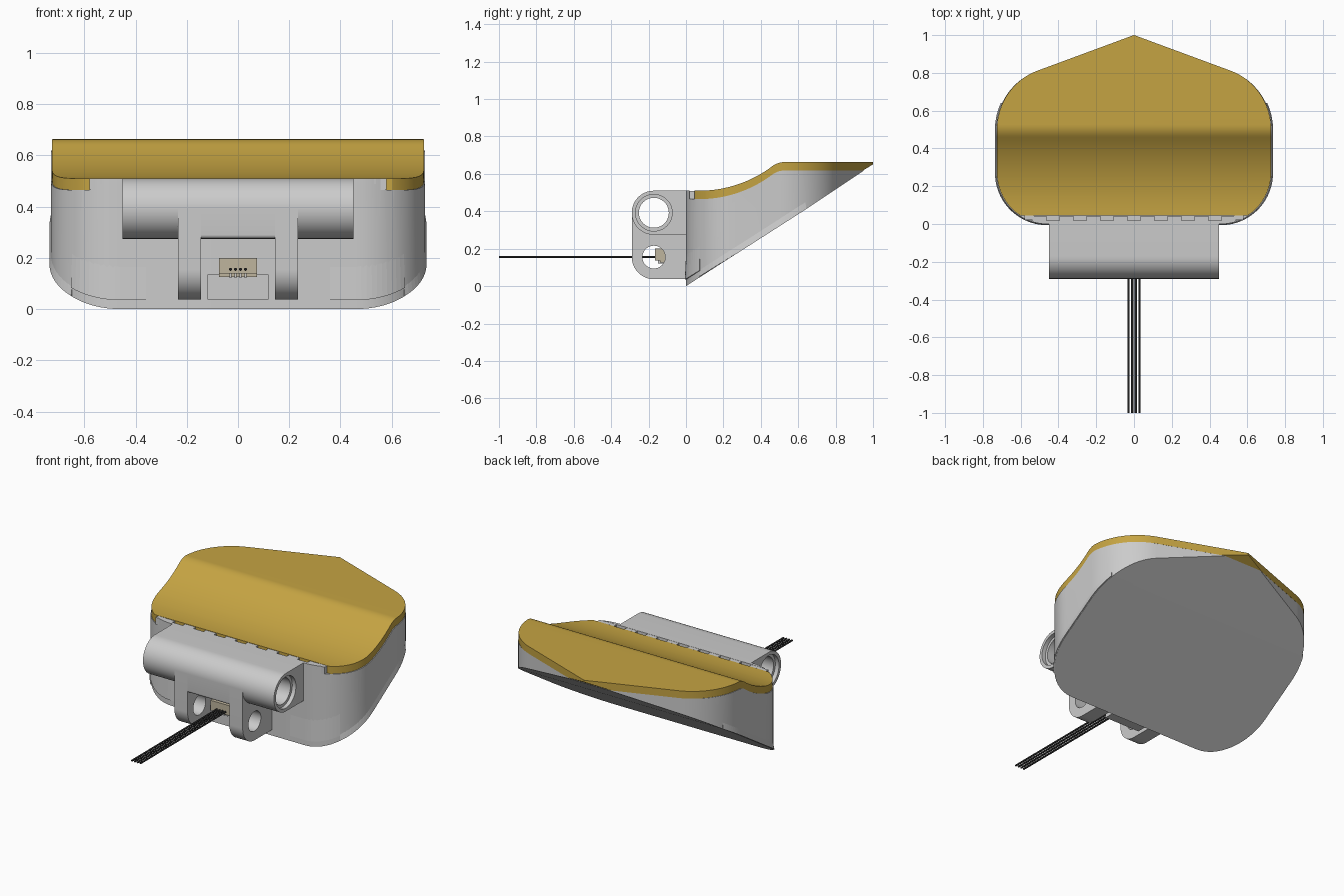
import bpy, bmesh, math
from mathutils import Vector

if "Cube" in bpy.data.objects:
    bpy.data.objects.remove(bpy.data.objects["Cube"])

def material(name, rgb):
    m = bpy.data.materials.new(name)
    m.diffuse_color = (*rgb, 1)
    m.use_nodes = True
    m.node_tree.nodes["Principled BSDF"].inputs["Base Color"].default_value = m.diffuse_color
    return m

GOLD = material("gold", (0.56, 0.37, 0.055))
BEIGE = material("beige", (0.52, 0.46, 0.34))
BLACK = material("black", (0.015, 0.015, 0.015))
GREY = None

def make(name, bm, mat=GREY):
    bmesh.ops.recalc_face_normals(bm, faces=bm.faces[:])
    me = bpy.data.meshes.new(name)
    bm.to_mesh(me)
    bm.free()
    ob = bpy.data.objects.new(name, me)
    bpy.context.collection.objects.link(ob)
    if mat:
        me.materials.append(mat)
    return ob

def prism(name, pts, axis, lo, hi, mat=GREY):
    """Extrude a 2D outline along x (points are y,z) or z (points are x,y)."""
    bm = bmesh.new()
    place = (lambda p, t: (t, *p)) if axis == 'x' else (lambda p, t: (*p, t))
    a = [bm.verts.new(place(p, lo)) for p in pts]
    b = [bm.verts.new(place(p, hi)) for p in pts]
    bm.faces.new(a)
    bm.faces.new(b)
    for i in range(len(pts)):
        j = (i + 1) % len(pts)
        bm.faces.new((a[i], a[j], b[j], b[i]))
    return make(name, bm, mat)

def box(name, x0, x1, y0, y1, z0, z1, mat=GREY):
    return prism(name, [(y0, z0), (y1, z0), (y1, z1), (y0, z1)], 'x', x0, x1, mat)

def arc(cx, cy, r, a0, a1, n=16):
    return [(cx + r * math.cos(math.radians(a0 + (a1 - a0) * i / n)),
             cy + r * math.sin(math.radians(a0 + (a1 - a0) * i / n))) for i in range(n + 1)]

def boolean(ob, cutter, op='DIFFERENCE', keep=False):
    mod = ob.modifiers.new("cut", 'BOOLEAN')
    mod.operation, mod.object, mod.solver = op, cutter, 'EXACT'
    bpy.context.view_layer.objects.active = ob
    bpy.ops.object.modifier_apply(modifier=mod.name)
    if not keep:
        bpy.data.objects.remove(cutter, do_unlink=True)

def slope(y):
    return y * 0.64 if y < 0.64 else 0.41 + (y - 0.64) * 0.24 / 0.36

# plan outline: rounded front corners, straight sides, pointed back
right = arc(0.46, 0.27, 0.27, -90, 0) + arc(0.4, 0.5, 0.33, 0, 70)
outline = right + [(0.012, 0.996), (0, 1), (-0.012, 0.996)] + [(-x, y) for x, y in reversed(right)]

# side curve of the pad top: flat, dip, rounded crest, flat
R = 0.65
top = []
for i in range(21):
    y = 0.07 + 0.39 * i / 20
    top.append((y, 0.51 + R - math.sqrt(R * R - (y - 0.07) ** 2)))
for i in range(1, 9):
    t = i / 8
    top.append(((1 - t) ** 2 * 0.46 + 2 * t * (1 - t) * 0.491 + t * t * 0.525,
                (1 - t) ** 2 * 0.64 + 2 * t * (1 - t) * 0.663 + t * t * 0.663))
under = [(0.045, 0.465)] + [(y, z - 0.045) for y, z in top]

# wedge body with thin front wall
body = prism("wedge_body", outline, 'z', -0.1, 0.8)
side = [(-0.02, slope(0)), (0, 0), (0.64, slope(0.64)), (0.952, 0.618)] + under[::-1] + \
       [(0.018, 0.465), (0.018, 0.51), (-0.02, 0.51)]
boolean(body, prism("body_side", side, 'x', -1, 1), 'INTERSECT')

# contoured gold pad
pad = prism("contoured_pad", [(x * 0.994, y if y > 0.9 else y + 0.002) for x, y in outline],
            'z', 0.2, 0.9, GOLD)
pad_side = [(0.045, 0.51)] + top + [(0.99, 0.663), (1.02, 0.663), (1.02, slope(1.02)),
            (0.946, 0.618)] + under[::-1]
boolean(pad, prism("pad_side", pad_side, 'x', -1, 1, GOLD), 'INTERSECT')

# row of retaining teeth behind the front wall
for i in range(-4, 4):
    c = (i + 0.5) * 0.143
    box("retaining_tooth", c - 0.036, c + 0.036, 0.01, 0.043, 0.488, 0.509)
for s in (-1, 1):
    box("end_tooth", *sorted((s * 0.53, s * 0.58)), 0.02, 0.045, 0.465, 0.509)

# slightly flared panels around the lower edge
def flare(name, rows, s):
    bm = bmesh.new()
    rings = []
    for (x, y), (nx, ny), z0, z1 in rows:
        co = [(x + nx * 0.006, y + ny * 0.006, z0), (x - nx * 0.001, y - ny * 0.001, z1),
              (x - nx * 0.006, y - ny * 0.006, z0)]
        rings.append([bm.verts.new((s * a, b, c)) for a, b, c in co])
    for p, q in zip(rings, rings[1:]):
        for k in range(3):
            bm.faces.new((p[k], p[(k + 1) % 3], q[(k + 1) % 3], q[k]))
    bm.faces.new(rings[0])
    bm.faces.new(rings[-1])
    return make(name, bm)

def edge_points(cx, cy, r, a0, a1):
    for p in arc(cx, cy, r, a0, a1, 10):
        yield p, (Vector(p) - Vector((cx, cy))).normalized()

corner = [((0.36, 0), (0, -1))] + list(edge_points(0.46, 0.27, 0.27, -90, -46))
flank = list(edge_points(0.46, 0.27, 0.27, -46, 0)) + list(edge_points(0.4, 0.5, 0.33, 0, 25))
for s in (-1, 1):
    flare("corner_panel", [(p, n, slope(p[1]) + 0.035, slope(p[1]) + 0.185) for p, n in corner], s)
    flare("flank_panel", [(p, n, slope(p[1]) + 0.003, slope(p[1]) + 0.045) for p, n in flank], s)

# hinge: upper barrel, web and two lower lugs
HY, HZ, LZ = -0.172, 0.392, 0.155
def bore(ob, z, r, x0, x1):
    boolean(ob, prism("bore", arc(HY, z, r, 0, 360 - 7.5, 47), 'x', x0, x1))

barrel = prism("hinge_barrel", [(0, 0.51)] + arc(HY, HZ, 0.118, 90, 270, 32) + [(0, 0.274)],
               'x', -0.45, 0.45)
bore(barrel, HZ, 0.08, -0.6, 0.6)
for s in (-1, 1):
    bore(barrel, HZ, 0.098, *sorted((s * 0.425, s * 0.6)))
web = prism("hinge_web", [(-0.29, HZ), (0, HZ), (0, 0.275)] + arc(-0.275, 0.29, 0.015, 270, 180, 6),
            'x', -0.144, 0.144)
bore(web, HZ, 0.08, -0.6, 0.6)
lugs = []
for s in (-1, 1):
    lug = prism("hinge_lug", [(0, HZ), (-0.29, HZ)] + arc(HY, LZ, 0.118, 180, 270, 20) + [(0, 0.037)],
                'x', *sorted((s * 0.144, s * 0.235)))
    bore(lug, HZ, 0.08, -0.6, 0.6)
    bore(lug, LZ, 0.061, -0.6, 0.6)
    lugs.append(lug)

# cable socket with support block
box("socket_support", -0.12, 0.12, -0.105, 0.01, 0.037, 0.135)
box("socket", -0.075, 0.075, -0.165, 0.01, 0.138, 0.2, BEIGE)
box("socket_lip", -0.075, 0.075, -0.14, -0.1, 0.125, 0.14, BEIGE)

# four parallel wires and their contact pins
wires = []
for i in range(4):
    x = (i - 1.5) * 0.0195
    bm = bmesh.new()
    bmesh.ops.create_cone(bm, cap_ends=True, segments=12, radius1=0.0058, radius2=0.0058, depth=0.85)
    for v in bm.verts:
        v.co = (v.co.x + x, v.co.z - 0.575, v.co.y + 0.155)
    wires.append(make("wire", bm, BLACK))
    box("contact_pin", x - 0.004, x + 0.004, -0.15, -0.1, 0.122, 0.14)

# smooth shading on curved parts
for ob in [body, pad, barrel, web] + lugs + wires:
    bpy.ops.object.select_all(action='DESELECT')
    ob.select_set(True)
    bpy.context.view_layer.objects.active = ob
    bpy.ops.object.shade_smooth_by_angle(angle=math.radians(25))
